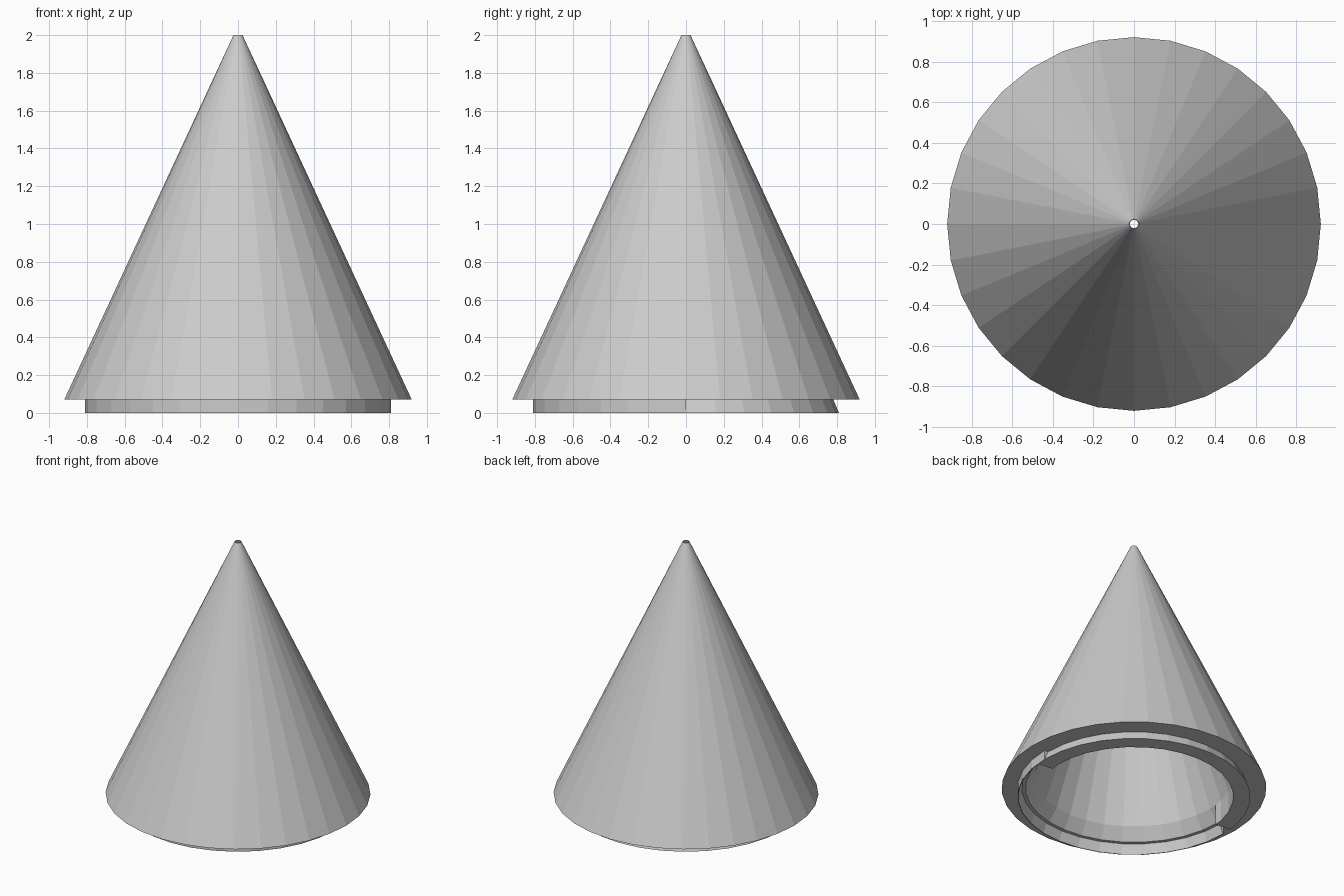
import bpy, bmesh
from math import sin, cos, pi

if "Cube" in bpy.data.objects:
    bpy.data.objects.remove(bpy.data.objects["Cube"])

SIDES = 32
STEP = 2 * pi / SIDES


def ring_point(k, r, z):
    """Point on the 32-gon; half steps lie in the middle of a flat side."""
    if k % 1:
        r *= cos(STEP / 2)
    return (r * cos(k * STEP), r * sin(k * STEP), z)


def sweep(name, profile, steps, closed=False):
    """Turn a closed (radius, z) profile through the listed steps."""
    bm = bmesh.new()
    rings = [[bm.verts.new(ring_point(k, r, z)) for r, z in profile] for k in steps]
    n = len(profile)
    pairs = list(zip(rings, rings[1:]))
    if closed:
        pairs.append((rings[-1], rings[0]))
    for a, b in pairs:
        for i in range(n):
            j = (i + 1) % n
            bm.faces.new((a[i], b[i], b[j], a[j]))
    if not closed:
        bm.faces.new(rings[0])
        bm.faces.new(rings[-1])
    bmesh.ops.recalc_face_normals(bm, faces=bm.faces)
    mesh = bpy.data.meshes.new(name)
    bm.to_mesh(mesh)
    bm.free()
    obj = bpy.data.objects.new(name, mesh)
    bpy.context.collection.objects.link(obj)
    return obj


# Hollow cone, open at the tip, with a bevelled inner rim
sweep("cone_shell",
      [(0.92, 0.07), (0.024, 2.0), (0.02, 2.0), (0.69, 0.16), (0.755, 0.07)],
      range(SIDES), closed=True)

# Thick inner snap lip on the back half, undercut on its outside
sweep("inner_lip",
      [(0.78, 0.07), (0.81, 0.0), (0.69, 0.0), (0.69, 0.16), (0.755, 0.07)],
      [-0.5] + list(range(0, 16)) + [15.5])

# Thin outer lip on the front half, sloped on its inside
sweep("outer_lip",
      [(0.81, 0.07), (0.81, 0.0), (0.805, 0.0), (0.78, 0.07)],
      range(16, 33))
